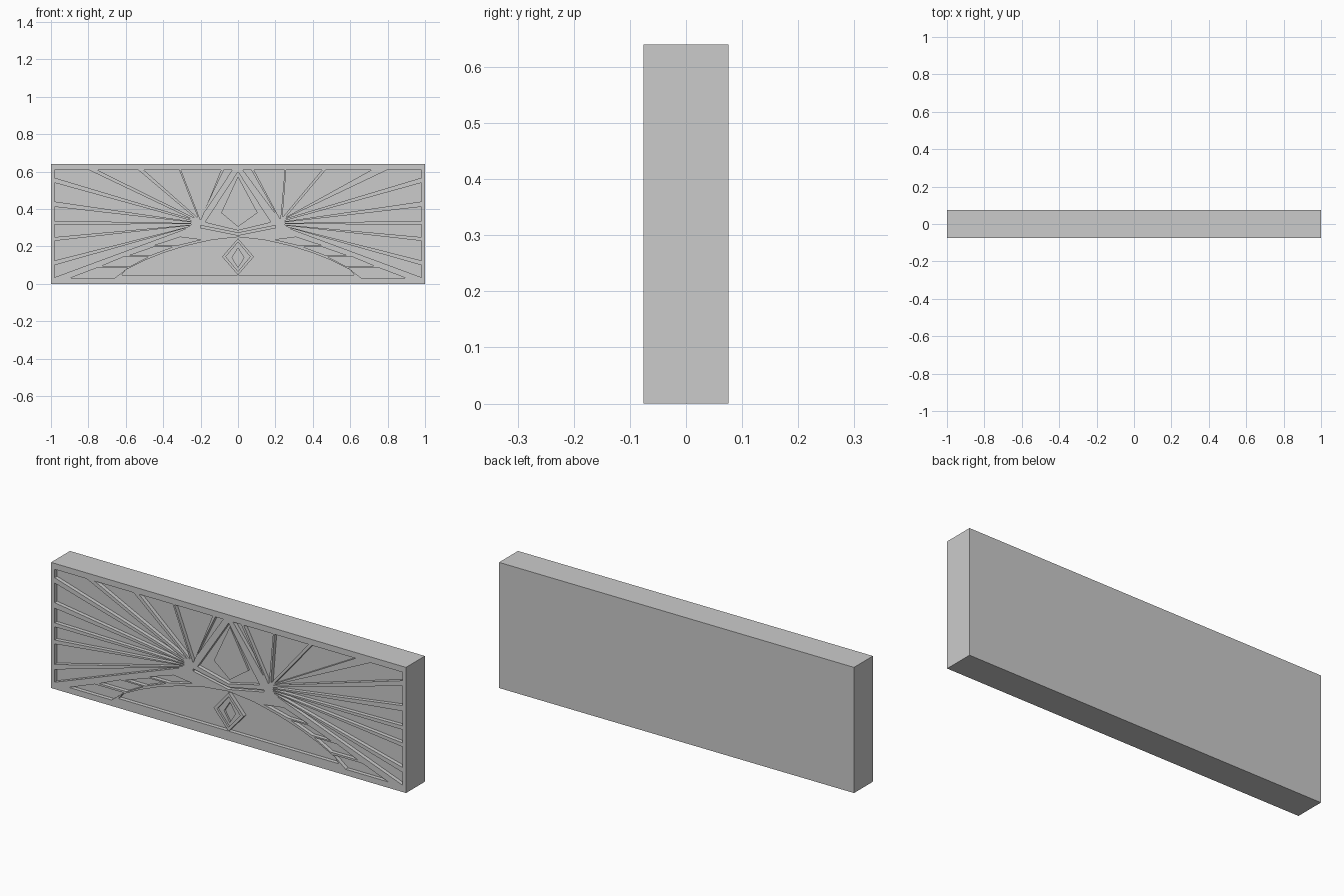
import bpy, bmesh

if "Cube" in bpy.data.objects:
    bpy.data.objects.remove(bpy.data.objects["Cube"])

W, D, H = 2.0, 0.152, 0.64
FRONT = -D / 2
DEPTH = 0.02


def add_prism(bm, pts, y0, y1):
    """Extrude an (x, z) outline between two y planes."""
    a = [bm.verts.new((x, y0, z)) for x, z in pts]
    b = [bm.verts.new((x, y1, z)) for x, z in pts]
    n = len(pts)
    bm.faces.new(a)
    bm.faces.new(b[::-1])
    for i in range(n):
        j = (i + 1) % n
        bm.faces.new((a[j], a[i], b[i], b[j]))


def make_object(name, outlines, y0, y1):
    bm = bmesh.new()
    for pts in outlines:
        add_prism(bm, pts, y0, y1)
    bmesh.ops.recalc_face_normals(bm, faces=bm.faces)
    mesh = bpy.data.meshes.new(name)
    bm.to_mesh(mesh)
    bm.free()
    obj = bpy.data.objects.new(name, mesh)
    bpy.context.collection.objects.link(obj)
    return obj


def carve(target, outlines, depth):
    cutter = make_object("cutter", outlines, FRONT - 0.05, FRONT + depth)
    cutter.hide_render = True
    mod = target.modifiers.new("carve", 'BOOLEAN')
    mod.operation = 'DIFFERENCE'
    mod.solver = 'EXACT'
    mod.use_self = True
    mod.object = cutter
    bpy.context.view_layer.objects.active = target
    bpy.ops.object.modifier_apply(modifier=mod.name)
    bpy.data.objects.remove(cutter)


def mirror(pts):
    return [(-x, z) for x, z in pts]


def diamond(cz, w, h):
    return [(0, cz + h), (w, cz), (0, cz - h), (-w, cz)]


# Slab
panel = make_object("panel", [[(-W/2, 0), (W/2, 0), (W/2, H), (-W/2, H)]], FRONT, D / 2)

# Sunken wedges running to the side borders
side = []
for z1, z0, tx, tz in [(0.54, 0.44, 0.25, 0.336), (0.412, 0.337, 0.25, 0.327),
                       (0.317, 0.25, 0.25, 0.318), (0.23, 0.125, 0.26, 0.309),
                       (0.10, 0.035, 0.28, 0.296)]:
    side.append([(-0.98, z1), (-0.98, z0), (-tx, tz - 0.002), (-tx, tz + 0.002)])
side.append([(-0.98, 0.61), (-0.98, 0.567), (-0.25, 0.348), (-0.80, 0.61)])

# Feather steps beside the arch
steps = [[(-0.90, 0.03), (-0.66, 0.03), (-0.59, 0.085), (-0.755, 0.085)],
         [(-0.73, 0.095), (-0.575, 0.095), (-0.48, 0.145), (-0.61, 0.145)],
         [(-0.58, 0.152), (-0.47, 0.152), (-0.35, 0.197), (-0.45, 0.197)],
         [(-0.45, 0.204), (-0.335, 0.204), (-0.20, 0.236), (-0.31, 0.25)]]
recesses = []
for p in side + steps:
    recesses += [p, mirror(p)]

# Sunken wedges running to the top border, uneven left and right
for x0, x1, tx, tz in [(-0.755, -0.535, -0.235, 0.355), (-0.505, -0.315, -0.218, 0.358),
                       (-0.305, -0.09, -0.20, 0.345), (-0.075, -0.03, -0.178, 0.39),
                       (0.025, 0.07, 0.195, 0.385), (0.085, 0.25, 0.225, 0.35),
                       (0.258, 0.45, 0.24, 0.36), (0.47, 0.715, 0.26, 0.36)]:
    recesses.append([(x0, 0.61), (x1, 0.61), (tx + 0.002, tz), (tx - 0.002, tz)])

# Central kite field, chevron groove and arched field
recesses.append([(0, 0.598), (0.175, 0.33), (0, 0.288), (-0.175, 0.33)])
recesses.append([(-0.20, 0.312), (0, 0.272), (0.20, 0.312), (0.20, 0.30), (0, 0.26), (-0.20, 0.30)])
arch = [(-0.62, 0.048), (-0.60, 0.075), (-0.50, 0.125), (-0.40, 0.165), (-0.28, 0.203),
        (-0.14, 0.235), (0, 0.25)]
recesses.append(arch + mirror(arch[-2::-1]))
carve(panel, recesses, DEPTH)

# Raised kite in the central field
make_object("kite", [[(0, 0.575), (0.105, 0.38), (0, 0.305), (-0.09, 0.38)]],
            FRONT + 0.01, FRONT + DEPTH + 0.01)

# Raised diamond boss with a stepped sunken centre
boss = make_object("diamond_boss", [diamond(0.145, 0.085, 0.098)], FRONT, FRONT + DEPTH + 0.01)
carve(boss, [diamond(0.145, 0.065, 0.078)], 0.01)
carve(boss, [diamond(0.14, 0.032, 0.052)], DEPTH)
